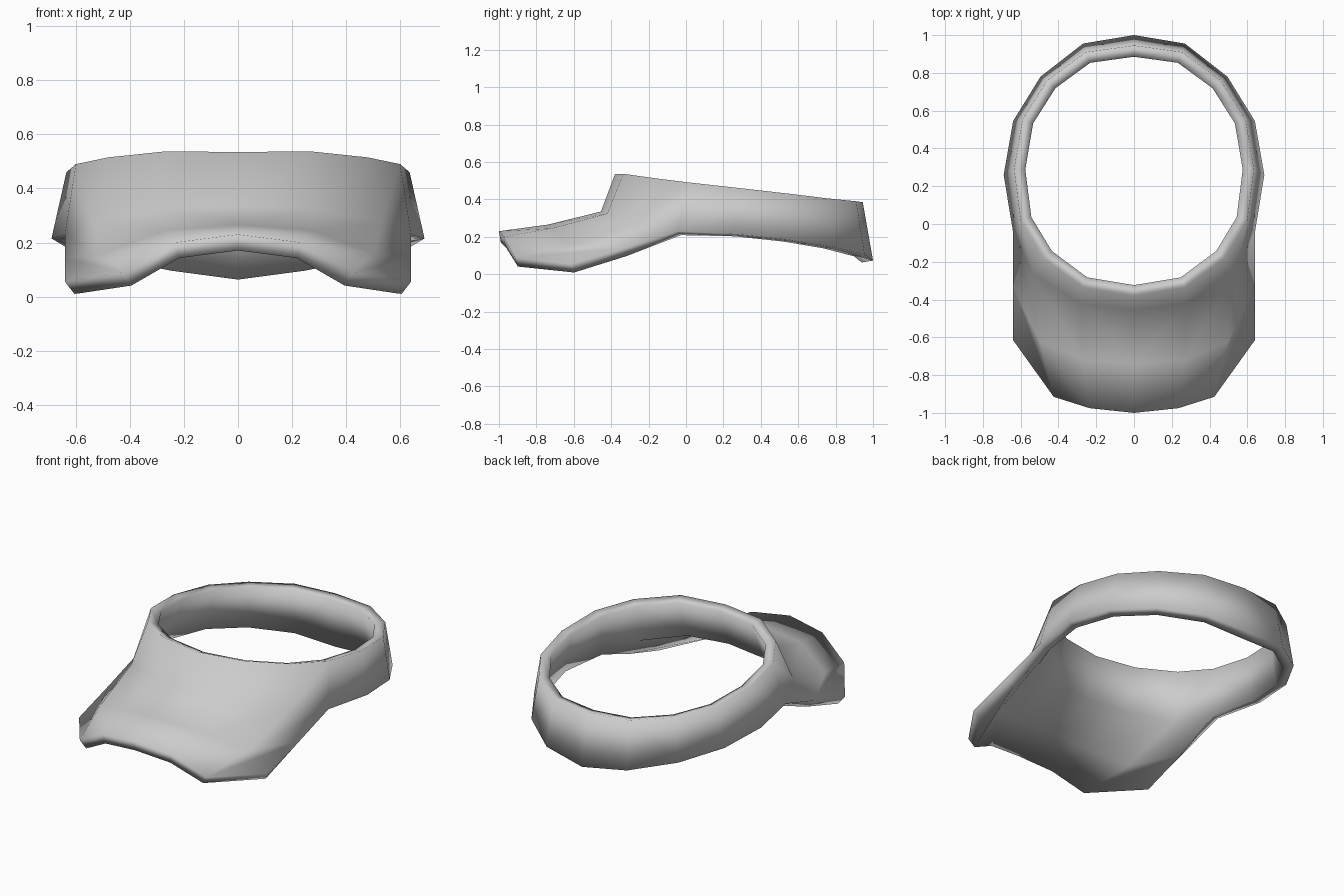
import bpy
import bmesh

if "Cube" in bpy.data.objects:
    bpy.data.objects.remove(bpy.data.objects["Cube"])

# Half outline of the headband, from centre back round the side to centre front
top_rim = [(0, .945, .385), (.255, .91, .39), (.46, .76, .405), (.59, .555, .43),
           (.635, .29, .46), (.6, .02, .49), (.48, -.18, .515), (.27, -.335, .537),
           (0, -.38, .535)]
# Lower edge of the band; its last four points are the fold into the brim
lower_edge = [(0, 1.0, .073), (.27, .955, .106), (.495, .78, .147), (.64, .545, .185),
              (.69, .26, .215), (.64, -.045, .23), (.53, -.27, .275), (.28, -.42, .325),
              (0, -.455, .335)]
# Brim rows, from the side to centre front
brim_middle = [(.64, -.33, .14), (.5, -.62, .16), (.27, -.72, .245), (0, -.74, .265)]
brim_front = [(.64, -.615, .055), (.425, -.915, .09), (.235, -.975, .2), (0, -1.0, .23)]

bm = bmesh.new()


def add_row(points):
    return [bm.verts.new(p) for p in points]


def bridge(upper, lower):
    for i in range(len(upper) - 1):
        bm.faces.new((lower[i + 1], lower[i], upper[i], upper[i + 1]))


rows = [add_row(r) for r in (top_rim, lower_edge, brim_middle, brim_front)]
bridge(rows[0], rows[1])        # headband
bridge(rows[1][5:], rows[2])    # inner brim
bridge(rows[2], rows[3])        # outer brim
for f in bm.faces:
    f.smooth = True

mesh = bpy.data.meshes.new("sun_visor")
bm.to_mesh(mesh)
bm.free()
visor = bpy.data.objects.new("sun_visor", mesh)
bpy.context.collection.objects.link(visor)

# Plain grey fabric
grey = bpy.data.materials.new("grey_fabric")
grey.diffuse_color = (.6, .6, .6, 1)
grey.use_nodes = True
grey.node_tree.nodes["Principled BSDF"].inputs["Base Color"].default_value = grey.diffuse_color
mesh.materials.append(grey)

# Mirror the half, then give the shell its thickness
mirror = visor.modifiers.new("mirror", 'MIRROR')
mirror.use_clip = True
mirror.merge_threshold = .001
shell = visor.modifiers.new("thickness", 'SOLIDIFY')
shell.thickness = .06
shell.offset = -1
shell.use_even_offset = True
